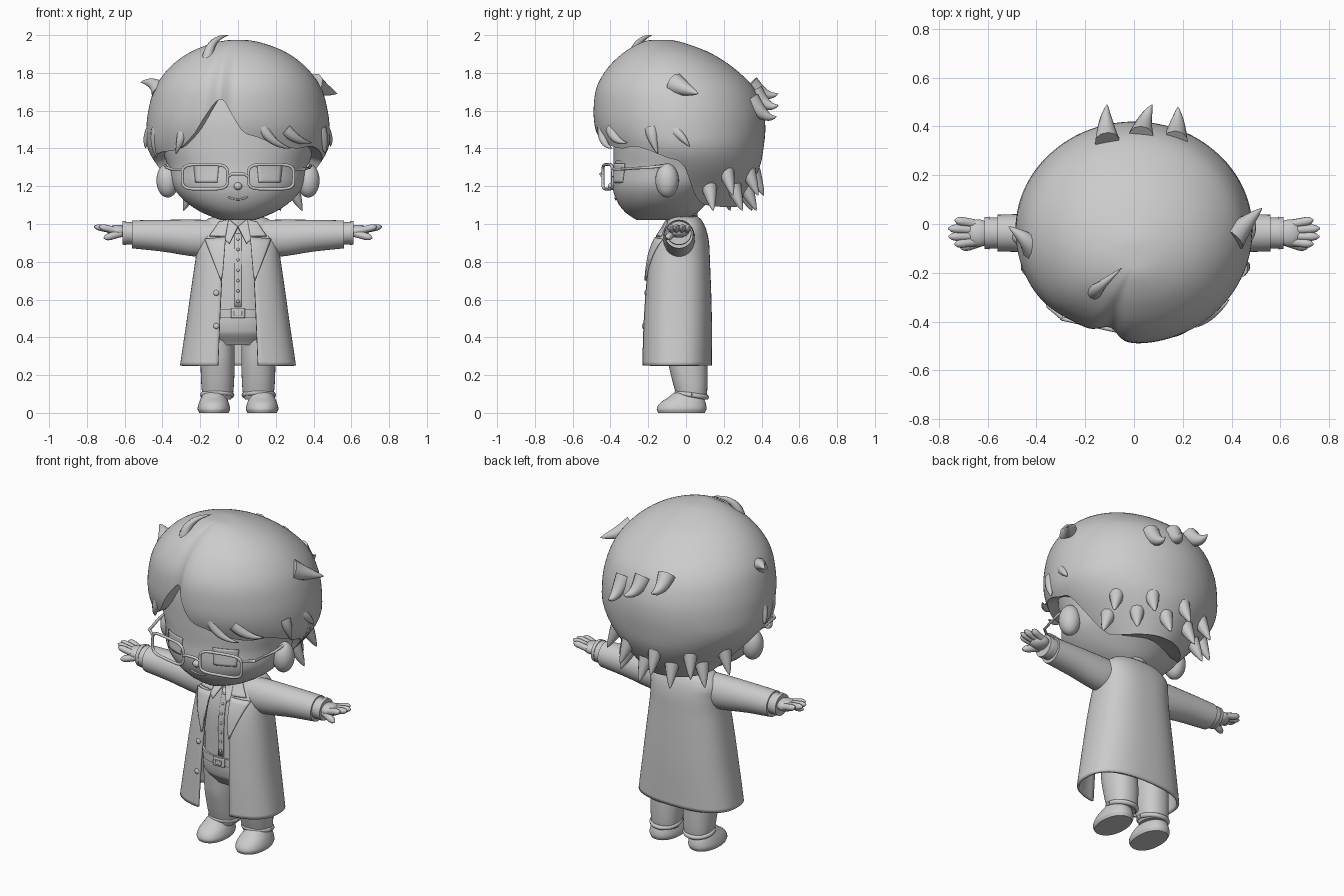
import bpy, bmesh, math
from math import sin, cos, pi, radians, sqrt, exp
from mathutils import Vector

if "Cube" in bpy.data.objects:
    bpy.data.objects.remove(bpy.data.objects["Cube"])

def grid(name, f, nu, nv, wrap=True, caps=False, thick=0):
    """Surface from f(u, v); optional wrap in u, end caps and thickness."""
    bm = bmesh.new()
    n = nu if wrap else nu + 1
    rows = [[bm.verts.new(f(i / nu, j / nv)) for i in range(n)] for j in range(nv + 1)]
    for a, b in zip(rows, rows[1:]):
        for i in range(nu):
            k = (i + 1) % n
            bm.faces.new((a[i], a[k], b[k], b[i]))
    if caps:
        bm.faces.new(rows[0])
        bm.faces.new(rows[-1])
    bmesh.ops.recalc_face_normals(bm, faces=bm.faces)
    me = bpy.data.meshes.new(name)
    bm.to_mesh(me)
    bm.free()
    ob = bpy.data.objects.new(name, me)
    bpy.context.collection.objects.link(ob)
    if thick:
        m = ob.modifiers.new("thickness", 'SOLIDIFY')
        m.thickness, m.offset = thick, 0
    return ob

def interp(pts, k):
    """Smooth (Hermite) interpolation of rows (key, values...)."""
    k = min(max(k, pts[0][0]), pts[-1][0])
    i = max(j for j in range(len(pts) - 1) if pts[j][0] <= k)
    a, b = pts[i], pts[i + 1]
    h = b[0] - a[0]
    t = (k - a[0]) / h
    def slope(j, c):
        p, q = pts[max(j - 1, 0)], pts[min(j + 1, len(pts) - 1)]
        return (q[c] - p[c]) / (q[0] - p[0])
    return [(2*t**3 - 3*t*t + 1) * a[c] + (t**3 - 2*t*t + t) * h * slope(i, c)
            + (3*t*t - 2*t**3) * b[c] + (t**3 - t*t) * h * slope(i + 1, c) for c in range(1, len(a))]

def at(levels, z):
    top = levels[0][0]
    return interp([(sqrt(top - l[0]), *l[1:]) for l in levels], sqrt(max(top - z, 0)))

def spow(v, e):
    return math.copysign(abs(v) ** e, v)

def ring(levels, z, az, n=2, cx=0, k=1):
    """Point on a level; az = 0 is the front, positive towards +x."""
    hw, yf, yb = at(levels, z)[:3]
    c, d = (yf + yb) / 2, (yb - yf) / 2
    return Vector((cx + k * hw * spow(sin(az), 2 / n), c - k * d * spow(cos(az), 2 / n), z))

def front(levels, x, z, off, n=2):
    hw, yf, yb = at(levels, z)[:3]
    y = (yf + yb) / 2 - (yb - yf) / 2 * (1 - min(1, abs(x / hw)) ** n) ** (1 / n)
    return Vector((x, y - off, z))

def loft(name, levels, n=2, cx=0, nu=48, nv=24):
    z1, z0 = levels[0][0], levels[-1][0]
    return grid(name, lambda u, v: ring(levels, z1 + (z0 - z1) * v, 2 * pi * u, n, cx), nu, nv, caps=True)

def tube(name, pts, r, nu=10, flat=1):
    pts = [Vector(p) for p in pts]
    m = len(pts) - 1
    def f(u, v):
        i = round(v * m)
        t = (pts[min(i + 1, m)] - pts[max(i - 1, 0)]).normalized()
        a = t.cross(Vector((.31, .9, .29))).normalized()
        b = t.cross(a)
        return pts[i] + r(v) * (a * cos(2 * pi * u) + b * sin(2 * pi * u) * flat)
    return grid(name, f, nu, m, caps=True)

def spike(name, a, b, c, r):
    a, b, c = Vector(a), Vector(b), Vector(c)
    ts = [i / 10 for i in range(11)]
    tube(name, [a * (1-t)**2 + b * 2*t*(1-t) + c * t*t for t in ts], lambda v: r * (1 - v) ** .8 + .001)

def ball(name, loc, scale):
    grid(name, lambda u, v: Vector(loc) + Vector((scale[0] * sin(pi * (.02 + .96 * v)) * cos(2 * pi * u),
         scale[1] * sin(pi * (.02 + .96 * v)) * sin(2 * pi * u), scale[2] * cos(pi * (.02 + .96 * v)))), 24, 14, caps=True)

def patch(name, levels, q, off, n=2, thick=.01):
    """Four-cornered (x, z) plate laid on the front of a loft."""
    a, b, c, d = [Vector(p) for p in q]
    def f(u, v):
        p = (a * (1-u) + b * u) * (1-v) + (d * (1-u) + c * u) * v
        return front(levels, p.x, p.y, off, n)
    grid(name, f, 8, 8, False, thick=thick)

# Head, ears and neck
head = [(1.85, .2, -.25, .1), (1.7, .36, -.35, .25), (1.55, .41, -.38, .3), (1.4, .40, -.385, .3), (1.3, .37, -.385, .27),
        (1.2, .345, -.39, .2), (1.12, .28, -.365, .12), (1.06, .19, -.32, .06), (1.02, .09, -.26, 0)]
loft("head", head, 2.1, nu=64, nv=40)
loft("neck", [(1.1, .085, -.1, .06), (1.0, .085, -.1, .06), (.95, .1, -.1, .06)])
ball("nose", (0, -.393, 1.2), (.022, .02, .02))
tube("mouth", [front(head, x / 100, 1.13 + (x / 100) ** 2 * 5, .002, 2.1) for x in range(-5, 6)], lambda v: .005)
for s in (1, -1):
    ball("ear", (s * .372, -.1, 1.23), (.06, .062, .09))
    grid("eye", lambda u, v: front(head, s * .165 + .085 * v * cos(2*pi*u), 1.275 + .065 * v * sin(2*pi*u), .004, 2.1), 24, 4)
    patch("iris", head, [(s*.11, 1.22), (s*.225, 1.22), (s*.235, 1.32), (s*.1, 1.32)], .007, 2.1, .004)

# Hair cap with a parted fringe
hair = [(1.975, .015, -.17, -.1), (1.955, .14, -.25, .0), (1.90, .27, -.34, .14), (1.82, .37, -.42, .26), (1.72, .44, -.475, .36),
        (1.6, .475, -.49, .41), (1.5, .485, -.48, .42), (1.4, .478, -.44, .41), (1.3, .42, -.40, .39),
        (1.2, .33, -.33, .34), (1.08, .22, -.2, .26)]
hem = [(-180, 1.09), (-110, 1.1), (-97, 1.15), (-89, 1.31), (-78, 1.35), (-60, 1.38), (-42, 1.40), (-30, 1.48), (-22, 1.58), (-16, 1.65),
       (-10, 1.65), (-4, 1.58), (3, 1.49), (12, 1.46), (25, 1.42), (40, 1.40), (55, 1.41), (78, 1.35), (89, 1.31), (97, 1.15), (110, 1.1), (180, 1.09)]
NV = 34
def hair_point(u, v):
    d = u * 360 - 180
    zb = interp(hem, d)[0]
    j = round(v * (NV + 2))
    t = min(j, NV) / NV
    z = 1.975 - (1.975 - zb) * t ** 1.7
    k = 1 - t ** .3 * (.10 * exp(-((d + 14) / 7) ** 2) + .05 * exp(-((d + 30) / 16) ** 2))
    if j > NV:
        k *= (.75, .3)[j - NV - 1]
    p = ring(hair, z, radians(d), 2, 0, k)
    p.z += .03 * max(0, j - NV)
    return p
grid("hair", hair_point, 160, NV + 2, caps=True)

# Loose hair tufts: base, bend, tip, radius
for a, b, c, r in [((-.16, -.28, 1.84), (-.17, -.28, 1.98), (-.05, -.18, 2.0), .035),
                   ((-.41, -.1, 1.70), (-.44, -.06, 1.76), (-.515, -.01, 1.75), .05),
                   ((.40, -.06, 1.74), (.45, 0, 1.71), (.525, .065, 1.69), .06),
                   ((-.11, .34, 1.74), (-.12, .42, 1.66), (-.11, .49, 1.69), .05),
                   ((.03, .36, 1.7), (.04, .43, 1.6), (.075, .49, 1.63), .05),
                   ((.17, .34, 1.66), (.18, .42, 1.54), (.18, .48, 1.57), .05),
                   ((.45, -.06, 1.5), (.49, -.02, 1.46), (.49, .02, 1.41), .035),
                   ((-.45, -.06, 1.5), (-.49, -.06, 1.46), (-.49, -.04, 1.40), .035),
                   ((.25, -.39, 1.5), (.32, -.38, 1.43), (.39, -.31, 1.43), .035),
                   ((.12, -.43, 1.53), (.17, -.46, 1.42), (.28, -.39, 1.40), .035),
                   ((-.29, -.33, 1.5), (-.31, -.36, 1.42), (-.33, -.31, 1.37), .03),
                   ((-.42, -.18, 1.5), (-.45, -.18, 1.43), (-.43, -.15, 1.35), .04),
                   ((.43, -.18, 1.5), (.46, -.18, 1.45), (.46, -.15, 1.37), .04)]:
    spike("hair_tuft", a, b, c, r)
for i, d in enumerate(range(112, 250, 15)):
    z = 1.28 if i % 2 else 1.2
    out = Vector((sin(radians(d)), -cos(radians(d)), 0))
    a = ring(hair, z, radians(d), 2, 0, .93)
    spike("nape_tuft", a, a + out * .035 - Vector((0, 0, .08)), a + out * .06 - Vector((0, 0, .13)), .042)

# Glasses
for s in (1, -1):
    rim = []
    for i in range(41):
        t = 2 * pi * i / 40
        x = .175 + .12 * spow(cos(t), .45)
        rim.append((s * x, -.44 + .22 * max(0, x - .06), 1.25 + .065 * spow(sin(t), .45)))
    tube("glasses_rim", rim, lambda v: .008)
    tube("glasses_arm", [(s * .295, -.385, 1.29), (s * .35, -.34, 1.29), (s * .38, -.2, 1.3), (s * .385, -.09, 1.31)], lambda v: .008)
tube("glasses_bridge", [(-.056, -.44, 1.25), (-.03, -.45, 1.265), (.03, -.45, 1.265), (.056, -.44, 1.25)], lambda v: .008)

# Open coat: level also holds half width of the opening
coat = [(1.04, .10, -.07, .05, .05), (1.02, .16, -.09, .075, .05), (.97, .205, -.12, .10, .06), (.9, .21, -.165, .115, .075),
        (.8, .22, -.195, .12, .08), (.5, .263, -.222, .13, .095), (.25, .30, -.23, .13, .105)]
def coat_point(u, v):
    z = 1.04 - .79 * v
    hw, _, _, gap = at(coat, z)
    a = math.asin((gap / hw) ** 1.25)
    return ring(coat, z, a + (2 * pi - 2 * a) * u, 2.5)
grid("coat", coat_point, 72, 40, False, thick=.014)
for s in (1, -1):
    patch("coat_collar", coat, [(s*.05, 1.02), (s*.10, 1.01), (s*.15, .935), (s*.065, .935)], .014, 2.5)
    patch("coat_lapel", coat, [(s*.065, .93), (s*.175, .92), (s*.09, .70), (s*.08, .74)], .014, 2.5)
    patch("shirt_collar", coat, [(0, .985), (s*.05, 1.025), (s*.085, .93), (s*.045, .895)], .008, 2.5)
for z in (.635, .46):
    ball("coat_button", front(coat, -.115, z, .01, 2.5), (.015, .008, .015))

# Shirt, belt and trousers
shirt = [(1.03, .085, -.09, .05), (.95, .13, -.11, .07), (.8, .16, -.15, .08), (.5, .17, -.16, .09)]
loft("shirt", shirt, 2.3)
patch("shirt_placket", shirt, [(-.018, .56), (.018, .56), (.018, .95), (-.018, .95)], .004, 2.3, .005)
for i in range(7):
    ball("shirt_button", front(shirt, 0, .59 + i * .055, .008, 2.3), (.008, .005, .008))
loft("belt", [(.55, .178, -.17, .1), (.505, .178, -.17, .1)], 2.3, nv=3)
for a, b in [((-.036, .553), (.036, .503)), ((-.02, .54), (.02, .515))]:
    patch("belt_buckle", shirt, [a, (b[0], a[1]), b, (a[0], b[1])], .02 if a[0] < -.03 else .027, 2.3, .01)
loft("hips", [(.52, .172, -.16, .1), (.43, .185, -.15, .11), (.36, .14, -.10, .09)], 2.3)
leg = [(.48, .085, -.12, .1), (.3, .09, -.1, .112), (.18, .088, -.075, .114), (.09, .08, -.05, .11), (.07, .07, -.045, .1)]
shoe = [(.11, .04, -.05, .07), (.085, .065, -.09, .09), (.05, .08, -.14, .105), (.02, .086, -.155, .108), (0, .078, -.148, .1)]

for s in (1, -1):
    # Legs and shoes
    loft("trouser_leg", leg, 2.2, s * .108)
    tube("trouser_cuff", [(s * .11 + .077 * cos(t * pi / 16), .03 + .078 * sin(t * pi / 16), .095 - .012 * sin(t * pi / 16))
         for t in range(33)], lambda v: .014)
    loft("shoe", shoe, 2.2, s * .128, nv=20)
    # Sleeves and cuffs, lofted along x
    def arm(name, rows, nv):
        def f(u, v):
            x = rows[0][0] + (rows[-1][0] - rows[0][0]) * v
            zc, rz, ry = interp(rows, x)
            return Vector((s * x, -.037 + ry * cos(2 * pi * u), zc + rz * sin(2 * pi * u)))
        grid(name, f, 32, nv, caps=True)
    arm("sleeve", [(.13, .925, .095, .085), (.22, .925, .098, .085), (.4, .938, .084, .08), (.56, .945, .074, .075)], 16)
    arm("shirt_cuff", [(.54, .95, .06, .064), (.595, .952, .06, .064)], 4)
    arm("cuff_band", [(.592, .952, .064, .067), (.612, .953, .062, .065)], 3)
    # Hand with four fingers and a thumb
    ball("palm", (s * .638, -.037, .962), (.055, .056, .034))
    for y, tip in ((.016, .735), (-.018, .762), (-.052, .76), (-.083, .735)):
        y0 = -.037 + (y + .035) * .75
        tube("finger", [(s * (.655 + (tip - .655) * t / 8), y0 + (y - y0) * t / 8, .967 + .02 * t / 8) for t in range(9)],
             lambda v: .0185 * sqrt(max(.03, 1 - max(0, v - .6) ** 2 / .16)))
    tube("thumb", [(s * (.62 + .09 * t / 8), -.07 - .03 * t / 8, .95 - .025 * t / 8) for t in range(9)],
         lambda v: .02 * sqrt(max(.03, 1 - max(0, v - .6) ** 2 / .16)))

# Smooth shading with crisp edges
for ob in bpy.data.objects:
    ob.select_set(True)
    bpy.context.view_layer.objects.active = ob
bpy.ops.object.shade_smooth_by_angle(angle=radians(40))
